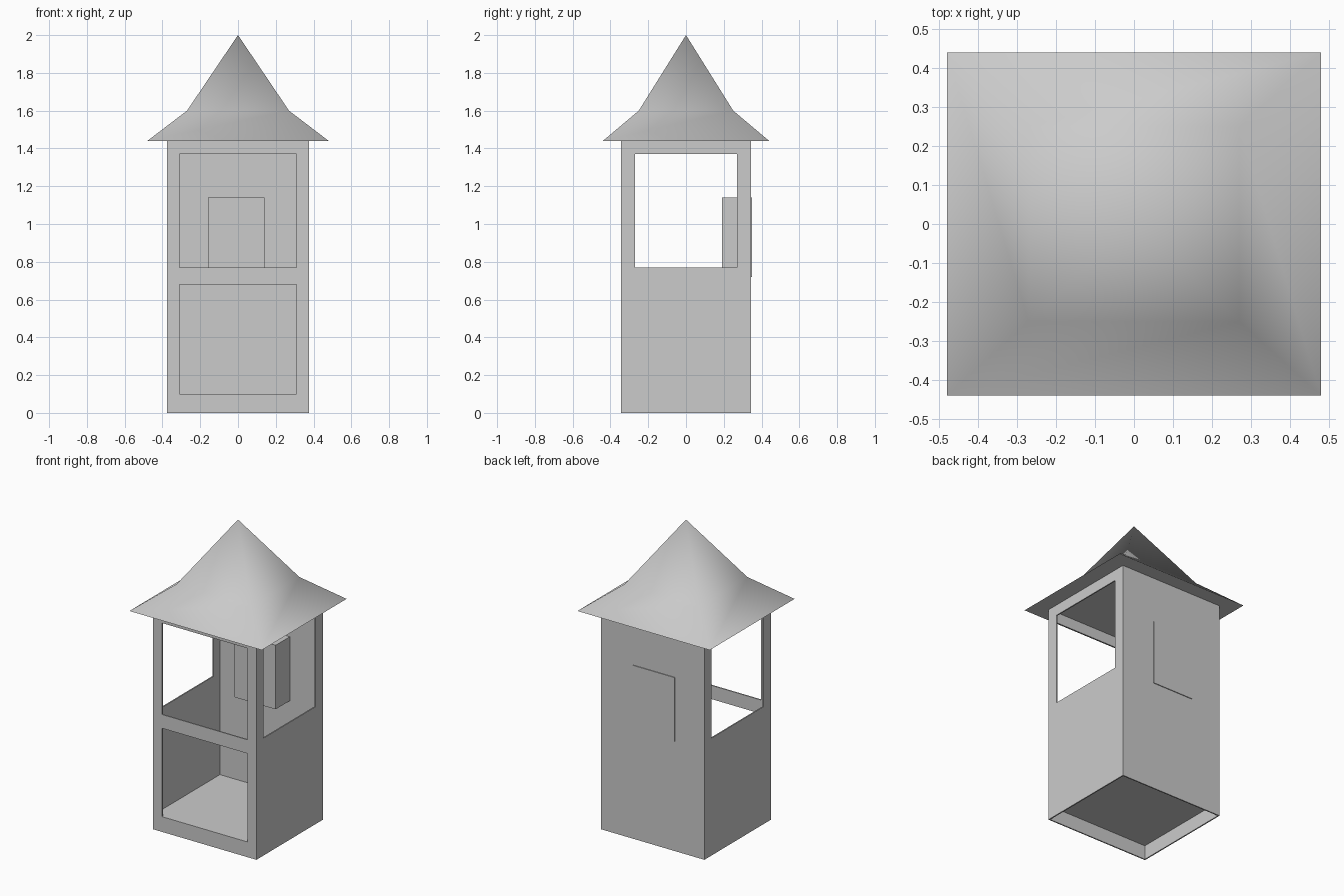
import bpy
import bmesh

cube = bpy.data.objects.get("Cube")
if cube:
    bpy.data.objects.remove(cube, do_unlink=True)

grey = bpy.data.materials.new("plain_grey")
grey.use_nodes = True
COLOUR = (0.6, 0.6, 0.6, 1)
grey.diffuse_color = COLOUR
grey.node_tree.nodes["Principled BSDF"].inputs["Base Color"].default_value = COLOUR

HX, HY, TOP = 0.375, 0.345, 1.44     # half width, half depth, wall height
IX, IY = 0.31, 0.27                  # half sizes of the openings
SILL, RAIL, LINTEL = 0.1, 0.77, 1.37
T = 0.008                            # sheet thickness


def finish(bm, name):
    bmesh.ops.recalc_face_normals(bm, faces=bm.faces)
    mesh = bpy.data.meshes.new(name)
    bm.to_mesh(mesh)
    bm.free()
    mesh.materials.append(grey)
    ob = bpy.data.objects.new(name, mesh)
    bpy.context.collection.objects.link(ob)
    return ob


def box(name, xs, ys, zs):
    bm = bmesh.new()
    bmesh.ops.create_cube(bm, size=1)
    for v in bm.verts:
        for i, (lo, hi) in enumerate((xs, ys, zs)):
            v.co[i] = hi if v.co[i] > 0 else lo
    return finish(bm, name)


def span(a, b):
    return (min(a, b), max(a, b))


# Front frame: a thin sheet with an open doorway and a counter bar
front = (-HY, -HY + T)
for name, low, high in (("front_sill", 0, SILL), ("front_counter_bar", 0.68, RAIL),
                        ("front_lintel", LINTEL, TOP)):
    box(name, (-IX, IX), front, (low, high))
for side, s in (("left", 1), ("right", -1)):
    box(side + "_front_post", span(s * IX, s * HX), front, (0, TOP))

# Back wall
box("back_wall", (-HX, HX), (HY - T, HY), (0, TOP))

# Side walls: solid below, open window above
for side, s in (("left", 1), ("right", -1)):
    xs = span(s * (HX - T), s * HX)
    box(side + "_lower_panel", xs, (-IY, IY), (0, RAIL))
    box(side + "_lintel", xs, (-IY, IY), (LINTEL, TOP))
    for end, e in (("front", -1), ("back", 1)):
        box(f"{side}_{end}_side_post", xs, span(e * IY, e * (HY - T)), (0, TOP))

# Raised floor and the box set through the back wall
box("floor", (-HX + T, HX - T), (-HY + T, HY - T), (SILL - T, SILL))
box("back_box", (-0.16, 0.14), (0.19, 0.35), (0.72, 1.14))

# Flared pyramid roof with a flat underside
bm = bmesh.new()
rings = []
for x, y, z in ((0.48, 0.44, TOP), (0.27, 0.25, 1.6)):
    rings.append([bm.verts.new((sx * x, sy * y, z))
                  for sx, sy in ((-1, -1), (1, -1), (1, 1), (-1, 1))])
apex = bm.verts.new((0, 0, 2))
eave, kink = rings
bm.faces.new(eave[::-1])
for i in range(4):
    j = (i + 1) % 4
    bm.faces.new((eave[i], eave[j], kink[j], kink[i]))
    bm.faces.new((kink[i], kink[j], apex))
bm.normal_update()
for f in bm.faces:
    f.smooth = f.normal.z > 0
for e in bm.edges:
    if all(v in eave for v in e.verts):
        e.smooth = False
finish(bm, "roof")
